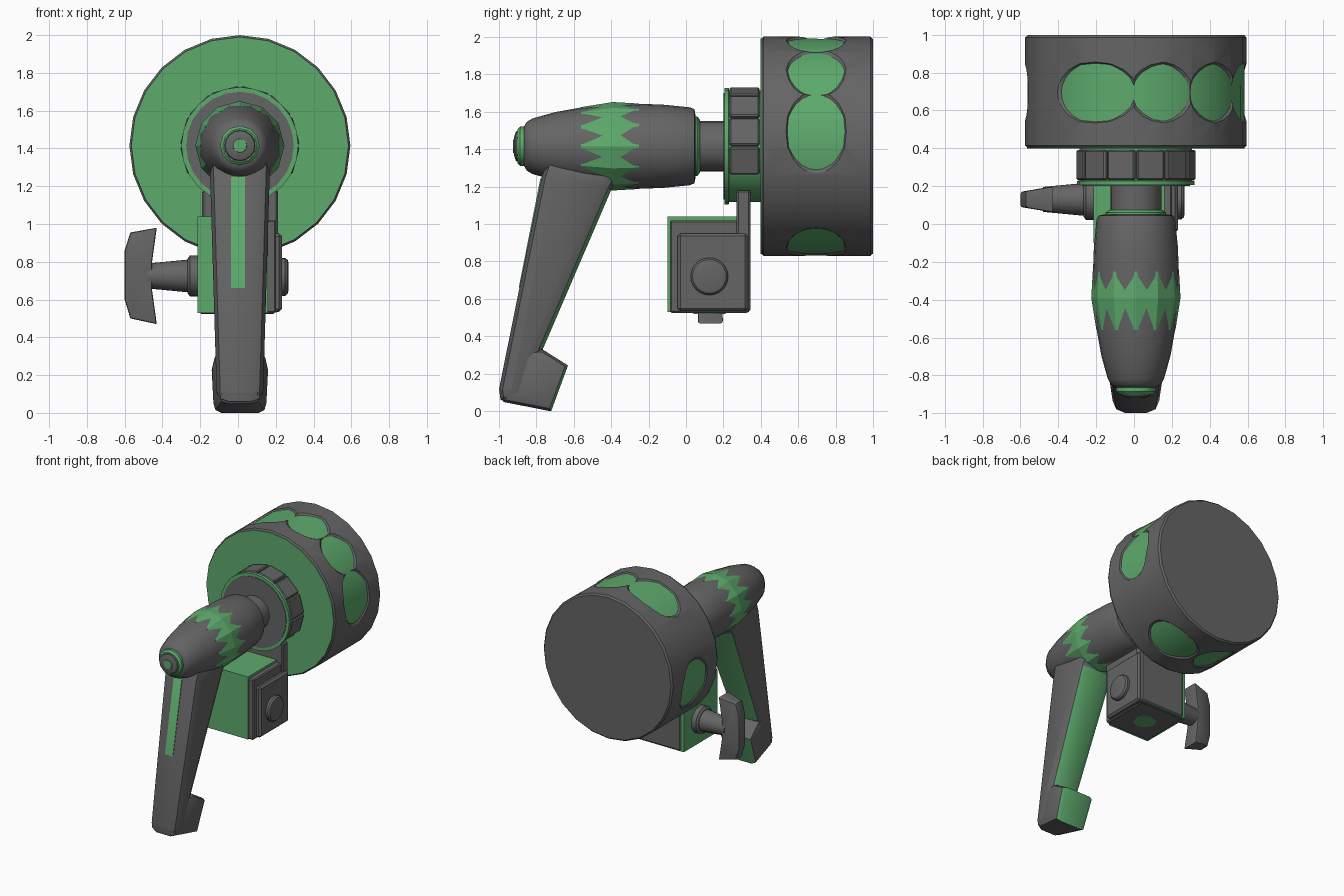
import bpy, bmesh, math
from mathutils import Matrix, Vector

if "Cube" in bpy.data.objects:
    bpy.data.objects.remove(bpy.data.objects["Cube"])

CX, CZ = 0.01, 1.415          # main axis of wheel, collar and handle hub
GREEN = bpy.data.materials.new("green")
GREEN.diffuse_color = (0.11, 0.40, 0.15, 1)
GREEN.use_nodes = True
GREEN.node_tree.nodes["Principled BSDF"].inputs["Base Color"].default_value = GREEN.diffuse_color
GREY = bpy.data.materials.new("dark_grey")
GREY.diffuse_color = (0.13, 0.13, 0.13, 1)
GREY.use_nodes = True
GREY.node_tree.nodes["Principled BSDF"].inputs["Base Color"].default_value = GREY.diffuse_color


def finish(name, bm, green=False, smooth=True):
    bmesh.ops.recalc_face_normals(bm, faces=bm.faces)
    me = bpy.data.meshes.new(name)
    bm.to_mesh(me)
    bm.free()
    ob = bpy.data.objects.new(name, me)
    bpy.context.collection.objects.link(ob)
    me.materials.append(GREEN if green else GREY)
    me.materials.append(GREEN)
    if smooth:
        bpy.ops.object.select_all(action='DESELECT')
        ob.select_set(True)
        bpy.context.view_layer.objects.active = ob
        bpy.ops.object.shade_smooth_by_angle(angle=math.radians(32))
    return ob


def lathe(name, prof, n, axis='y', c=(CX, CZ), green=False, smooth=True):
    """Revolve (position, radius) pairs around a line parallel to an axis."""
    bm = bmesh.new()
    rings = []
    for p, r in prof:
        ring = []
        for i in range(n):
            a = 2 * math.pi * i / n
            u, v = c[0] + r * math.sin(a), c[1] + r * math.cos(a)
            ring.append(bm.verts.new({'y': (u, p, v), 'x': (p, u, v), 'z': (u, v, p)}[axis]))
        rings.append(ring)
    for a, b in zip(rings, rings[1:]):
        for i in range(n):
            j = (i + 1) % n
            bm.faces.new((a[i], a[j], b[j], b[i]))
    bm.faces.new(rings[0])
    bm.faces.new(rings[-1])
    return finish(name, bm, green, smooth)


def prism(name, pts, width, axis, mid, chamfer, green_sides=(), green=False):
    """Extrude a side profile both ways; width(p, q) gives the half width."""
    bm = bmesh.new()
    caps = []
    for s in (-1, 1):
        vs = []
        for p, q in pts:
            w = mid + s * width(p, q)
            vs.append(bm.verts.new((w, p, q) if axis == 'x' else (p, w, q)))
        caps.append(vs)
    a, b = caps
    faces = [bm.faces.new(a), bm.faces.new(b)]
    for i in range(len(pts)):
        j = (i + 1) % len(pts)
        side = bm.faces.new((a[i], a[j], b[j], b[i]))
        side.material_index = int(i in green_sides)
    bmesh.ops.recalc_face_normals(bm, faces=bm.faces)
    if chamfer:
        edges = list({e for f in faces for e in f.edges})
        bmesh.ops.bevel(bm, geom=edges, offset=chamfer, segments=2, profile=0.5,
                        affect='EDGES', material=-1)
    return finish(name, bm, green)


def box(name, lo, hi, bevel=0.0, green=False):
    bm = bmesh.new()
    lo, hi = Vector(lo), Vector(hi)
    bmesh.ops.create_cube(bm, size=1, matrix=Matrix.Translation((lo + hi) / 2)
                          @ Matrix.Diagonal((*(hi - lo), 1)))
    if bevel:
        bmesh.ops.bevel(bm, geom=bm.edges[:], offset=bevel, segments=1, affect='EDGES')
    return finish(name, bm, green, False)


# Wheel: grey shell with oval finger scoops over a green core
R = 0.585
wheel = lathe("wheel_shell", [(0.403, R - 0.03), (0.403, R - 0.012), (0.415, R),
                              (0.985, R), (0.998, R - 0.012)], 24)
for deg, half in ((-22, 27), (14, 18), (46, 19), (82, 26), (160, 25), (-100, 25), (-160, 18)):
    bm = bmesh.new()
    a = math.radians(deg)
    m = (Matrix.Translation((CX, 0.695, CZ)) @ Matrix.Rotation(a, 4, 'Y')
         @ Matrix.Translation((0, 0, 0.60))
         @ Matrix.Diagonal((R * math.sin(math.radians(half)) * 1.15, 0.165,
                            0.07 + 0.003 * max(0, half - 19), 1)))
    bmesh.ops.create_uvsphere(bm, u_segments=20, v_segments=14, radius=1, matrix=m)
    cutter = finish("scoop_cutter", bm, smooth=False)
    cutter.hide_render = True
    mod = wheel.modifiers.new("scoop", 'BOOLEAN')
    mod.operation, mod.solver, mod.object = 'DIFFERENCE', 'EXACT', cutter
    bpy.context.view_layer.objects.active = wheel
    bpy.ops.object.modifier_apply(modifier=mod.name)
    bpy.data.objects.remove(cutter)
lathe("wheel_core", [(0.398, 0.575), (0.98, 0.573)], 24, green=True)

# Notched collar between wheel and handle; lower part is plain green
lathe("collar", [(0.205, 0.31), (0.228, 0.31), (0.23, 0.297), (0.40, 0.297)], 24, green=True)
lathe("collar_face", [(0.20, 0.275), (0.20, 0.285), (0.22, 0.285)], 24)
for i in range(-4, 4):
    pad = box("collar_pad", (-0.075, -0.08, 0.27), (0.075, 0.08, 0.308), 0.008)
    pad.matrix_world = (Matrix.Translation((CX, 0.312, CZ))
                        @ Matrix.Rotation(math.radians(30 * i + 15), 4, 'Y'))

# Handle hub, neck and end cap
lathe("neck", [(0.0, 0.135), (0.25, 0.135)], 20)
lathe("neck_ring", [(0.03, 0.16), (0.06, 0.16), (0.075, 0.14)], 12, green=True)
lathe("handle_hub", [(-0.865, 0.105), (-0.85, 0.13), (-0.82, 0.148), (-0.7, 0.182), (-0.55, 0.209),
                     (-0.4, 0.224), (-0.28, 0.228), (-0.12, 0.222), (0.02, 0.208),
                     (0.045, 0.198), (0.05, 0.17)], 24)
lathe("hub_band", [(-0.56, 0.209), (-0.39, 0.236), (-0.25, 0.228)], 12, green=True, smooth=False)
lathe("end_cap", [(-0.84, 0.105), (-0.885, 0.105), (-0.90, 0.09)], 12, green=True)
lathe("end_button", [(-0.87, 0.098), (-0.908, 0.078), (-0.918, 0.05)], 16)
lathe("end_dot", [(-0.90, 0.042), (-0.923, 0.036)], 12, green=True)

# Slanted lever with a hooked foot
prism("lever", [(-0.74, 1.34), (-0.77, 1.25), (-0.998, 0.12), (-0.99, 0.06), (-0.86, 0.03),
                (-0.765, 0.33), (-0.40, 1.18), (-0.34, 1.30)],
      lambda y, z: 0.12 + 0.03 * z, 'x', CX, 0.065, green_sides=(5,))
prism("lever_foot", [(-0.955, 0.32), (-0.997, 0.10), (-0.975, 0.05), (-0.72, 0.0),
                     (-0.63, 0.245), (-0.765, 0.33)],
      lambda y, z: 0.105 + 0.14 * (y + 1), 'x', CX, 0.045, green_sides=(3,))
prism("lever_stripe", [(-0.76, 1.26), (-0.778, 1.24), (-0.893, 0.66), (-0.87, 0.66)],
      lambda y, z: 0.036, 'x', 0.0, 0, green=True)

# Clamp block with stepped cheek, rear plate and underside disc
box("clamp_block", (-0.215, -0.10, 0.53), (0.16, 0.335, 1.04), green=True)
box("clamp_cheek_inner", (0.15, -0.085, 0.528), (0.20, 0.338, 1.02), 0.008)
box("clamp_cheek_outer", (0.18, -0.045, 0.535), (0.232, 0.33, 0.95), 0.015)
box("clamp_plate", (-0.19, 0.27, 0.532), (0.212, 0.343, 1.18), 0.01)
box("clamp_base", (-0.20, -0.08, 0.524), (0.19, 0.325, 0.54), 0.004)
lathe("base_disc", [(0.52, 0.085), (0.54, 0.085)], 20, 'z', (0.0, 0.125), green=True)
lathe("cheek_button", [(0.2, 0.1), (0.25, 0.1), (0.263, 0.09), (0.268, 0.07)], 24, 'x', (0.125, 0.72))

# Wing screw on the left side
C = (0.13, 0.725)
lathe("screw_washer", [(-0.20, 0.108), (-0.255, 0.108), (-0.268, 0.09)], 20, 'x', C)
lathe("screw_stem", [(-0.25, 0.088), (-0.48, 0.066)], 16, 'x', C)
prism("wing_grip", [(-0.60, 0.725), (-0.60, 0.86), (-0.57, 0.955), (-0.43, 0.98), (-0.455, 0.80),
                    (-0.455, 0.65), (-0.43, 0.47), (-0.57, 0.50), (-0.60, 0.60)],
      lambda x, z: 0.04 + 0.17 * (x + 0.60), 'y', 0.13, 0.012)
